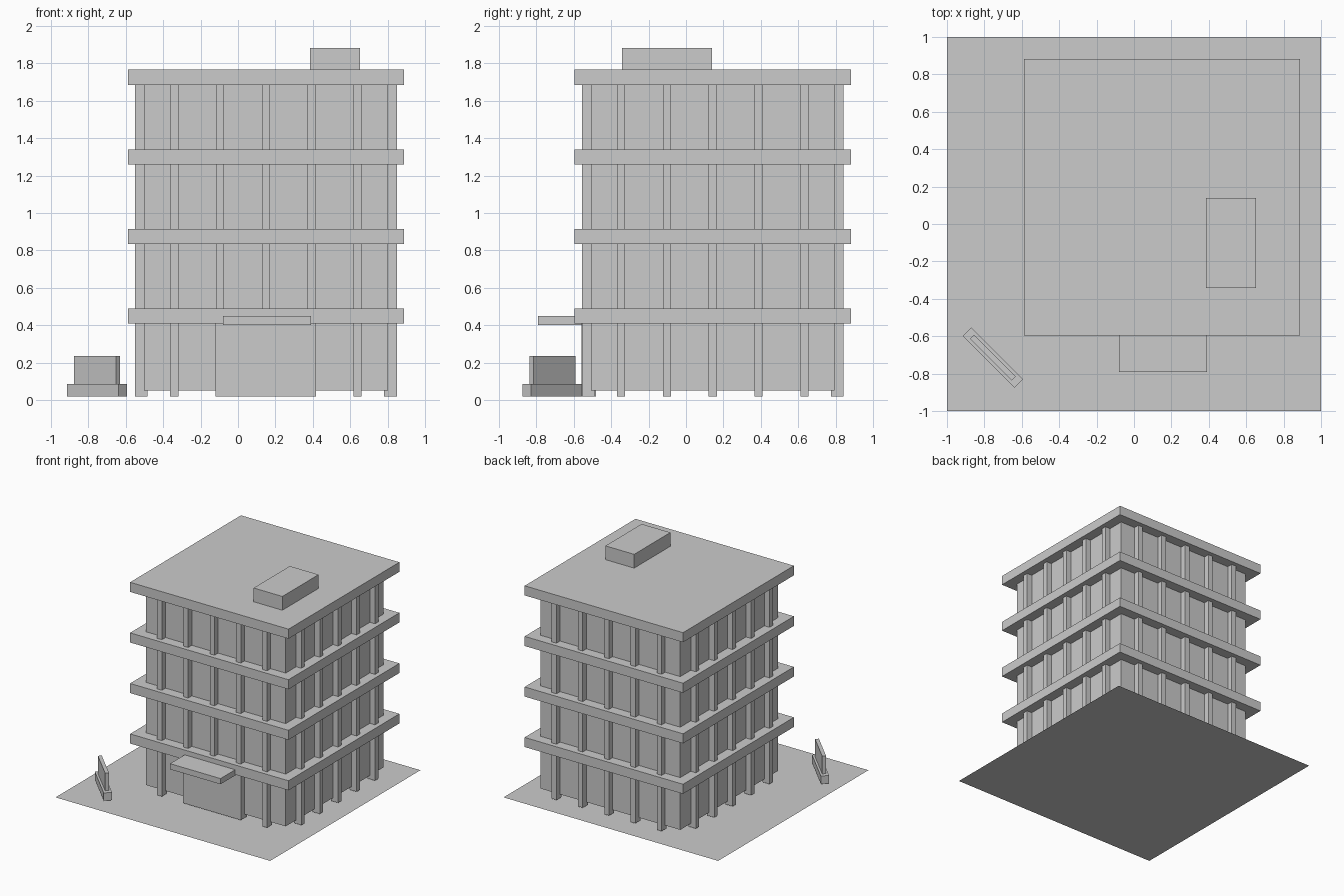
import bpy, bmesh
from math import radians
from mathutils import Matrix, Vector

if "Cube" in bpy.data.objects:
    bpy.data.objects.remove(bpy.data.objects["Cube"])


def add_boxes(name, boxes, center=(0, 0), turn=0):
    """One object from a list of (x0, x1, y0, y1, z0, z1) boxes."""
    bm = bmesh.new()
    for x0, x1, y0, y1, z0, z1 in boxes:
        mid = Vector((x0 + x1, y0 + y1, z0 + z1)) / 2
        size = (x1 - x0, y1 - y0, z1 - z0, 1)
        bmesh.ops.create_cube(bm, size=1, matrix=Matrix.Translation(mid) @ Matrix.Diagonal(size))
    mesh = bpy.data.meshes.new(name)
    bm.to_mesh(mesh)
    bm.free()
    obj = bpy.data.objects.new(name, mesh)
    obj.location = (*center, 0)
    obj.rotation_euler.z = radians(turn)
    bpy.context.collection.objects.link(obj)
    return obj


# Ground sheet
bpy.ops.mesh.primitive_plane_add(size=2)
bpy.context.object.name = "ground_plane"

# Building is square around this centre
C = (0.149, 0.143)
CORE, FIN, SLAB = 0.652, 0.70, 0.738
add_boxes("wall_core", [(-CORE, CORE, -CORE, CORE, 0.05, 1.70)], C)

# Floor slabs and roof
add_boxes("floor_slabs", [(-SLAB, SLAB, -SLAB, SLAB, z, z + 0.081)
                          for z in (0.409, 0.834, 1.26, 1.686)], C)

# Five vertical columns on each side
for i, side in enumerate(("front", "right", "back", "left")):
    add_boxes(side + "_columns",
              [(k * 0.245 - 0.022, k * 0.245 + 0.022, -FIN, -CORE + 0.02, 0.02, 1.70)
               for k in range(-2, 3)], C, i * 90)

# Entrance block and canopy
add_boxes("entrance_block", [(-0.12, 0.418, -0.56, -0.48, 0.02, 0.42)])
add_boxes("entrance_canopy", [(-0.08, 0.39, -0.79, -0.56, 0.402, 0.45)])

# Rooftop plant room
add_boxes("roof_plant_room", [(0.385, 0.653, -0.342, 0.14, 1.76, 1.883)])

# Free-standing sign beside the entrance
S = (-0.754, -0.714)
add_boxes("sign_base", [(-0.195, 0.195, -0.032, 0.032, 0.02, 0.086)], S, -45)
add_boxes("sign_panel", [(-0.158, 0.158, -0.015, 0.015, 0.08, 0.235)], S, -45)
